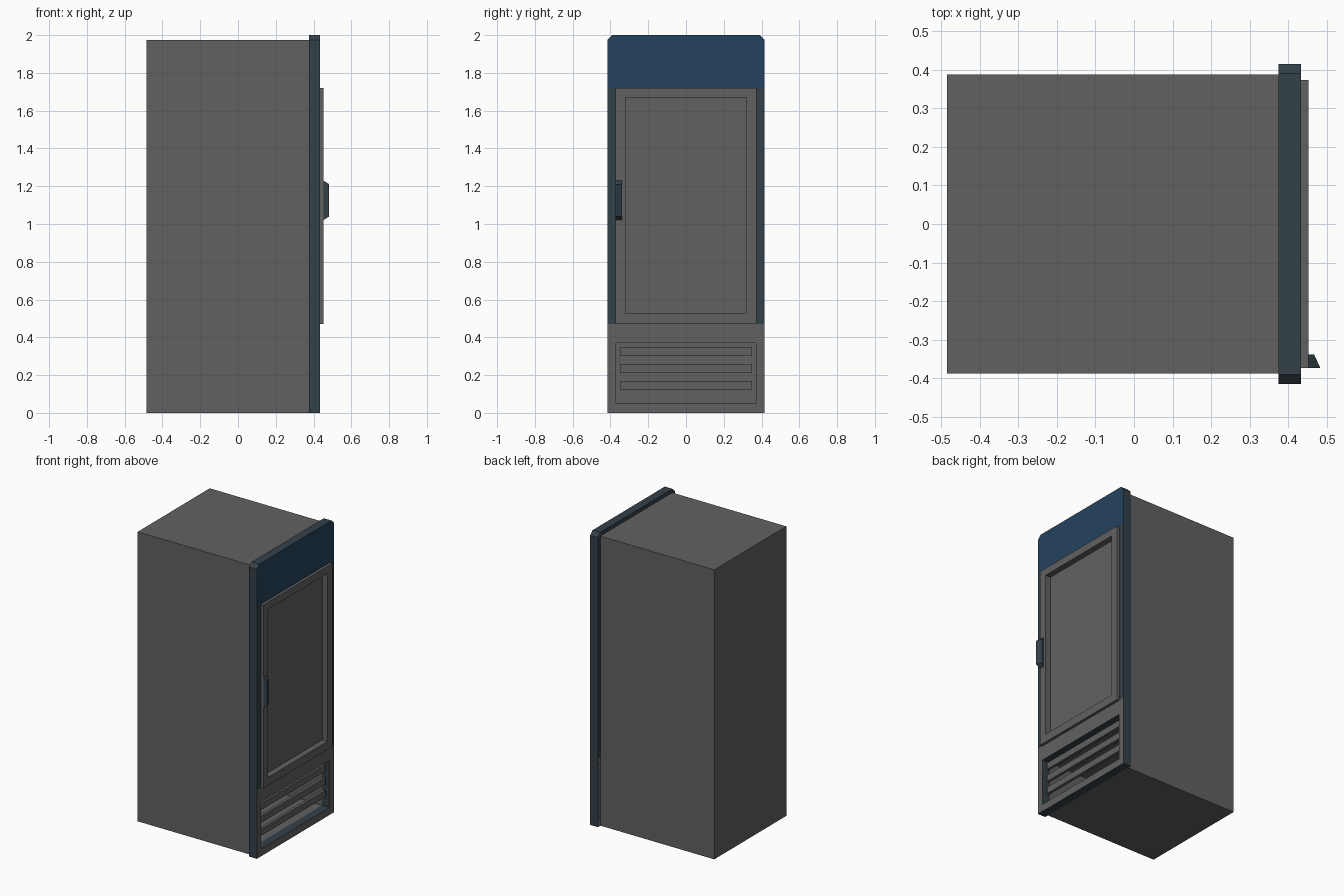
import bpy, bmesh

old = bpy.data.objects.get("Cube")
if old:
    bpy.data.objects.remove(old, do_unlink=True)


def material(name, rgb):
    m = bpy.data.materials.new(name)
    m.use_nodes = True
    m.diffuse_color = (*rgb, 1)
    m.node_tree.nodes["Principled BSDF"].inputs["Base Color"].default_value = (*rgb, 1)
    return m


GREY = material("cabinet grey", (0.12, 0.12, 0.12))
SLATE = material("dark slate trim", (0.034, 0.052, 0.065))
BLUE = material("header blue", (0.018, 0.055, 0.11))

BACK, FRAME_BACK, FRAME_FRONT, DOOR_FRONT = -0.485, 0.375, 0.433, 0.452


def finish(name, bm, side, front=None):
    """Make the object; faces on the front plane take the front colour."""
    bmesh.ops.recalc_face_normals(bm, faces=bm.faces)
    if front:
        x_max = max(v.co.x for v in bm.verts)
        for f in bm.faces:
            if all(v.co.x > x_max - 1e-4 for v in f.verts):
                f.material_index = 1
    mesh = bpy.data.meshes.new(name)
    bm.to_mesh(mesh)
    bm.free()
    mesh.materials.append(side)
    if front:
        mesh.materials.append(front)
    obj = bpy.data.objects.new(name, mesh)
    bpy.context.collection.objects.link(obj)
    return obj


def prism(outline, x0, x1):
    """Extrude a (y, z) outline from x0 to x1."""
    bm = bmesh.new()
    face = bm.faces.new([bm.verts.new((x0, y, z)) for y, z in outline])
    out = bmesh.ops.extrude_face_region(bm, geom=[face], use_keep_orig=True)
    for v in out["geom"]:
        if isinstance(v, bmesh.types.BMVert):
            v.co.x = x1
    bmesh.ops.recalc_face_normals(bm, faces=bm.faces)
    return bm


def rect(y0, y1, z0, z1):
    return [(y0, z0), (y1, z0), (y1, z1), (y0, z1)]


def recess(bm, half_y, z0, z1, floor_x, through=False):
    """Sink a rectangular opening into the front face."""
    front = max(bm.faces, key=lambda f: f.calc_center_median().x)
    mid = front.calc_center_median()
    bmesh.ops.inset_individual(bm, faces=[front], thickness=0.005)
    for v in front.verts:
        v.co.y = half_y if v.co.y > mid.y else -half_y
        v.co.z = z1 if v.co.z > mid.z else z0
    out = bmesh.ops.extrude_discrete_faces(bm, faces=[front])
    inner = out["faces"][0]
    rim = [v.co.copy() for v in inner.verts]
    for v in inner.verts:
        v.co.x = floor_x
    bmesh.ops.remove_doubles(bm, verts=bm.verts, dist=1e-6)
    if through:
        # Open the rear so the recess continues into the cabinet
        low = min(v.co.x for v in bm.verts) + 1e-4
        rear = [f for f in bm.faces if all(v.co.x < low for v in f.verts)]
        bmesh.ops.delete(bm, geom=rear, context="FACES_ONLY")


VENT = (0.37, 0.05, 0.37)

# Cabinet with the machine compartment behind the vent
bm = prism(rect(-0.388, 0.388, 0, 1.975), BACK, FRAME_BACK)
recess(bm, *VENT, -0.25)
finish("cabinet", bm, GREY)

# Header with clipped top corners
bm = prism([(-0.415, 1.72), (0.415, 1.72), (0.415, 1.975),
            (0.39, 2), (-0.39, 2), (-0.415, 1.975)], FRAME_BACK, FRAME_FRONT)
finish("header", bm, SLATE, BLUE)

# Side posts of the front frame
for side, name in ((-1, "right_post"), (1, "left_post")):
    ys = sorted((side * 0.372, side * 0.415))
    finish(name, prism(rect(*ys, 0.47, 1.72), FRAME_BACK, FRAME_FRONT), SLATE)

# Lower panel with vent opening
bm = prism(rect(-0.415, 0.415, 0, 0.47), FRAME_BACK, FRAME_FRONT)
recess(bm, *VENT, FRAME_BACK, through=True)
finish("vent_panel", bm, SLATE, GREY)

# Vent slats
for i in range(3):
    z = 0.125 + i * 0.0875
    finish(f"vent_slat_{i + 1}", prism(rect(-0.35, 0.35, z, z + 0.045), 0.395, 0.415), GREY)

# Door with sunken pane
bm = prism(rect(-0.373, 0.373, 0.47, 1.72), FRAME_BACK + 0.005, DOOR_FRONT)
recess(bm, 0.32, 0.525, 1.67, DOOR_FRONT - 0.04)
finish("door", bm, GREY)

# Door handle: tapered grip, deeper on its outer edge
bm = prism(rect(-0.373, -0.338, 1.02, 1.23), DOOR_FRONT, 0.483)
for v in bm.verts:
    if v.co.x > 0.48:
        v.co.z += 0.02 if v.co.z < 1.1 else -0.02
        if v.co.y > -0.35:
            v.co.x = 0.467
finish("door_handle", bm, SLATE)
